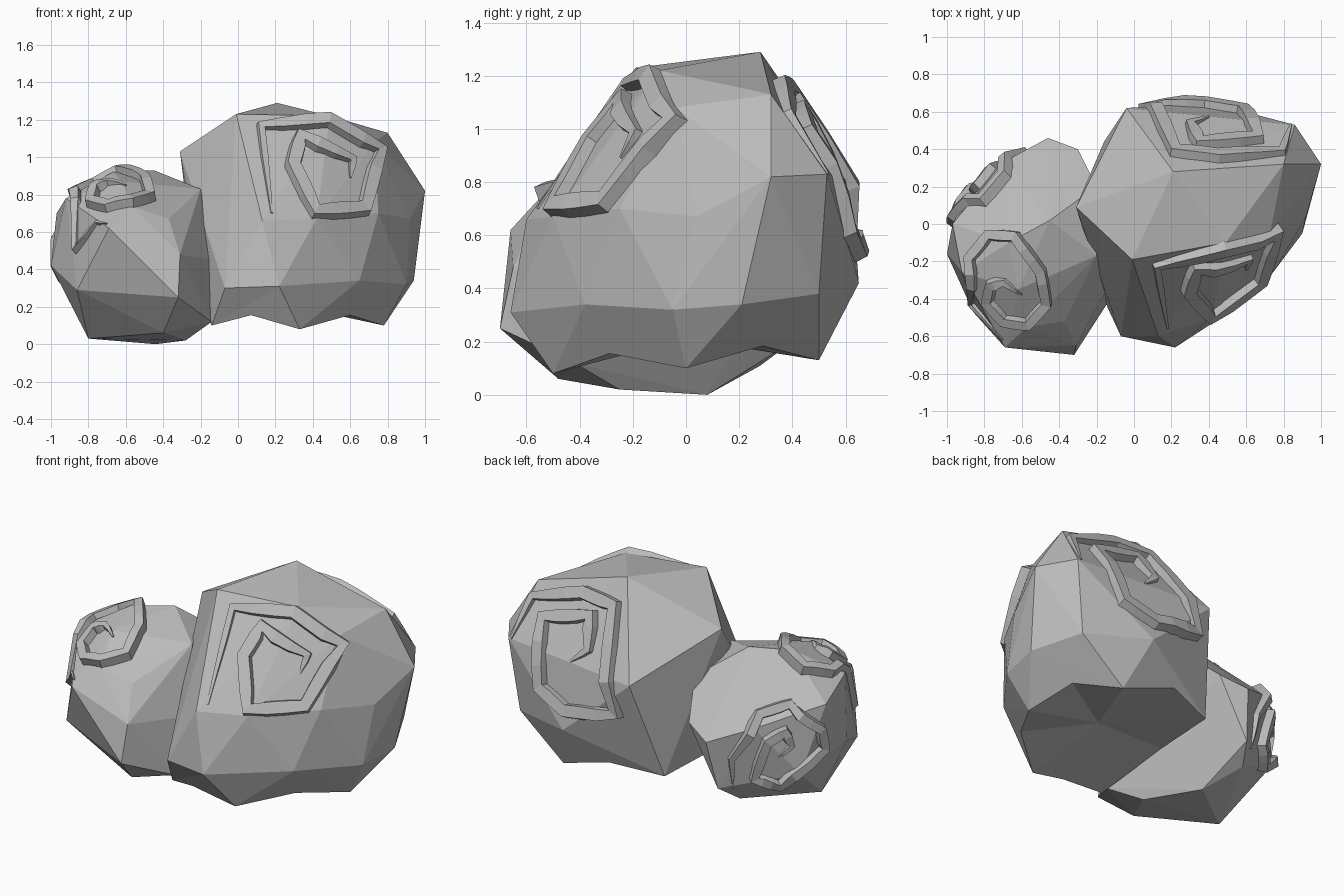
import bpy
import bmesh
from mathutils import Vector
from mathutils.bvhtree import BVHTree

cube = bpy.data.objects.get("Cube")
if cube:
    bpy.data.objects.remove(cube)

stone = bpy.data.materials.new("stone grey")
stone.use_nodes = True
grey = (0.5, 0.5, 0.5, 1)
stone.diffuse_color = grey
stone.node_tree.nodes["Principled BSDF"].inputs["Base Color"].default_value = grey


def add_object(name, bm):
    bmesh.ops.recalc_face_normals(bm, faces=bm.faces)
    mesh = bpy.data.meshes.new(name)
    bm.to_mesh(mesh)
    mesh.materials.append(stone)
    obj = bpy.data.objects.new(name, mesh)
    bpy.context.collection.objects.link(obj)
    return obj


def hollow_base(bm, depth, arch):
    """Replace the flat underside by a shallow hollow with an arched rim."""
    bm.normal_update()
    under = [f for f in bm.faces if f.normal.z < -0.9]
    bmesh.ops.delete(bm, geom=under, context="FACES")
    rim = [e for e in bm.edges if e.is_boundary]
    corners = {v for e in rim for v in e.verts}
    middle = sum((v.co for v in corners), Vector()) / len(corners)
    split = bmesh.ops.subdivide_edges(bm, edges=rim, cuts=1)
    for v in split["geom_inner"]:
        if isinstance(v, bmesh.types.BMVert):
            v.co += (v.co - middle) * 0.15
            v.co.z += arch
    peak = bm.verts.new(middle + Vector((0, 0, depth)))
    for e in [e for e in bm.edges if e.is_boundary]:
        bm.faces.new((*e.verts, peak))


def boulder(name, corners, hollow=False):
    """Faceted stone wrapped around its corner points; returns a lookup tree."""
    bm = bmesh.new()
    for corner in corners:
        bm.verts.new(corner)
    hull = bmesh.ops.convex_hull(bm, input=bm.verts)
    loose = set(hull["geom_interior"]) | set(hull["geom_unused"])
    bmesh.ops.delete(bm, geom=[g for g in loose if isinstance(g, bmesh.types.BMVert)],
                     context="VERTS")
    bmesh.ops.recalc_face_normals(bm, faces=bm.faces)
    if hollow:
        hollow_base(bm, 0.09, 0.07)
    add_object(name, bm)
    bm.normal_update()
    tree = BVHTree.FromBMesh(bm)
    bm.free()
    return tree


def spiral_ridge(name, tree, facing, up, path, width=0.1, rise=0.045, steps=3):
    """Square-edged ridge laid on the stone along a flat path, tapered at its ends."""
    facing, up = Vector(facing).normalized(), Vector(up)
    right = up.cross(facing)
    flat = [right * a + up * b for a, b in path]
    dense = [p.lerp(q, k / steps) for p, q in zip(flat, flat[1:]) for k in range(steps)]
    hits = []
    for spot in dense + flat[-1:]:
        point, normal, _, _ = tree.ray_cast(spot + facing * 3, -facing)
        if point is None:
            point, normal, _, _ = tree.find_nearest(spot + facing * 0.5)
        hits.append((point, normal))
    out = sum((n for _, n in hits), Vector()).normalized()

    bm = bmesh.new()
    rings = []
    last = len(hits) - 1
    for i, (point, normal) in enumerate(hits):
        before = (point - hits[max(i - 1, 0)][0]).normalized()
        after = (hits[min(i + 1, last)][0] - point).normalized()
        lift = (out + normal).normalized()
        side = (before + after).cross(lift).normalized()
        size = min(1, 0.15 + min(i, last - i) / (2 * steps))
        half = side * width * size / 2
        top, base = point + lift * rise * size, point - lift * 0.05
        rings.append([bm.verts.new(v) for v in
                      (base - half, top - half * 0.7, top + half * 0.7, base + half)])
    for r, s in zip(rings, rings[1:]):
        for k in range(4):
            n = (k + 1) % 4
            bm.faces.new((r[k], r[n], s[n], s[k]))
    bm.faces.new(rings[0])
    bm.faces.new(rings[-1])
    add_object(name, bm)
    bm.free()


# Large boulder, from the crown down to the underside
large = boulder("large_boulder", [
    (.21, .28, 1.29), (-.01, -.19, 1.23), (-.31, .09, 1.03), (.8, .32, 1.13),
    (.49, -.1, 1.22), (.73, -.04, 1.08), (1, .32, .82), (.86, .53, .83),
    (-.04, .62, .8), (.92, .04, .67), (.75, -.25, .7), (.42, -.5, .67),
    (.13, -.6, .66), (.4, .65, .42), (.22, -.66, .31), (-.07, -.6, .3),
    (.65, -.38, .34), (.9, -.05, .32), (.94, .21, .34), (.8, .5, .38),
    (-.16, .44, .2), (.78, 0, .1), (.33, -.5, .08), (-.14, -.45, .1),
    (.5, .5, .13)], hollow=True)

# Small boulder
small = boulder("small_boulder", [
    (-.45, .02, .93), (-.67, -.1, .92), (-.2, -.17, .83), (-.2, .2, .75),
    (-.97, 0, .7), (-.92, -.26, .78), (-.62, -.35, .87), (-.57, -.55, .74),
    (-.37, -.52, .67), (-.69, -.66, .62),
    (-.7, .33, .6), (-.46, .46, .5), (-.3, .4, .56), (-.31, -.65, .48),
    (-1, -.16, .42), (-.12, -.3, .45), (-.86, -.47, .29), (-.32, -.7, .25),
    (-.9, .15, .3), (-.5, .4, .2), (-.57, .28, .11), (-.14, -.42, .12),
    (-.8, -.2, .03), (-.44, .08, 0), (-.28, -.25, .02), (-.4, -.48, .06)])

# Carved-looking spiral ridges
z_up, y_up = (0, 0, 1), (0, 1, 0)
spiral_ridge("large_front_spiral", large, (0, -1, 0), z_up, [
    (.18, .7), (.12, 1.16), (.48, 1.19), (.75, 1.03), (.67, .72), (.41, .7),
    (.29, .95), (.33, 1.1), (.61, .98), (.6, .89)])
spiral_ridge("large_back_spiral", large, (0, 1, 0), z_up, [
    (-.84, .83), (-.79, 1.05), (-.45, 1.15), (-.22, 1.14), (-.06, .6), (-.38, .54),
    (-.58, .62), (-.66, .98), (-.35, 1.06), (-.3, .9), (-.4, .82)])
spiral_ridge("small_front_spiral", small, z_up, y_up, [
    (-.7, -.62), (-.86, -.42), (-.87, -.18), (-.77, -.06), (-.63, -.07), (-.5, -.25),
    (-.47, -.42), (-.57, -.53), (-.69, -.51), (-.78, -.41), (-.76, -.32), (-.69, -.31),
    (-.6, -.38)], 0.075)
spiral_ridge("small_back_spiral", small, (-.57, .82, 0), z_up, [
    (.27, .2), (.26, .4), (.42, .66), (.59, .7), (.76, .56), (.78, .43), (.53, .23),
    (.39, .28), (.46, .52), (.56, .57), (.6, .48), (.53, .41)], 0.075)
